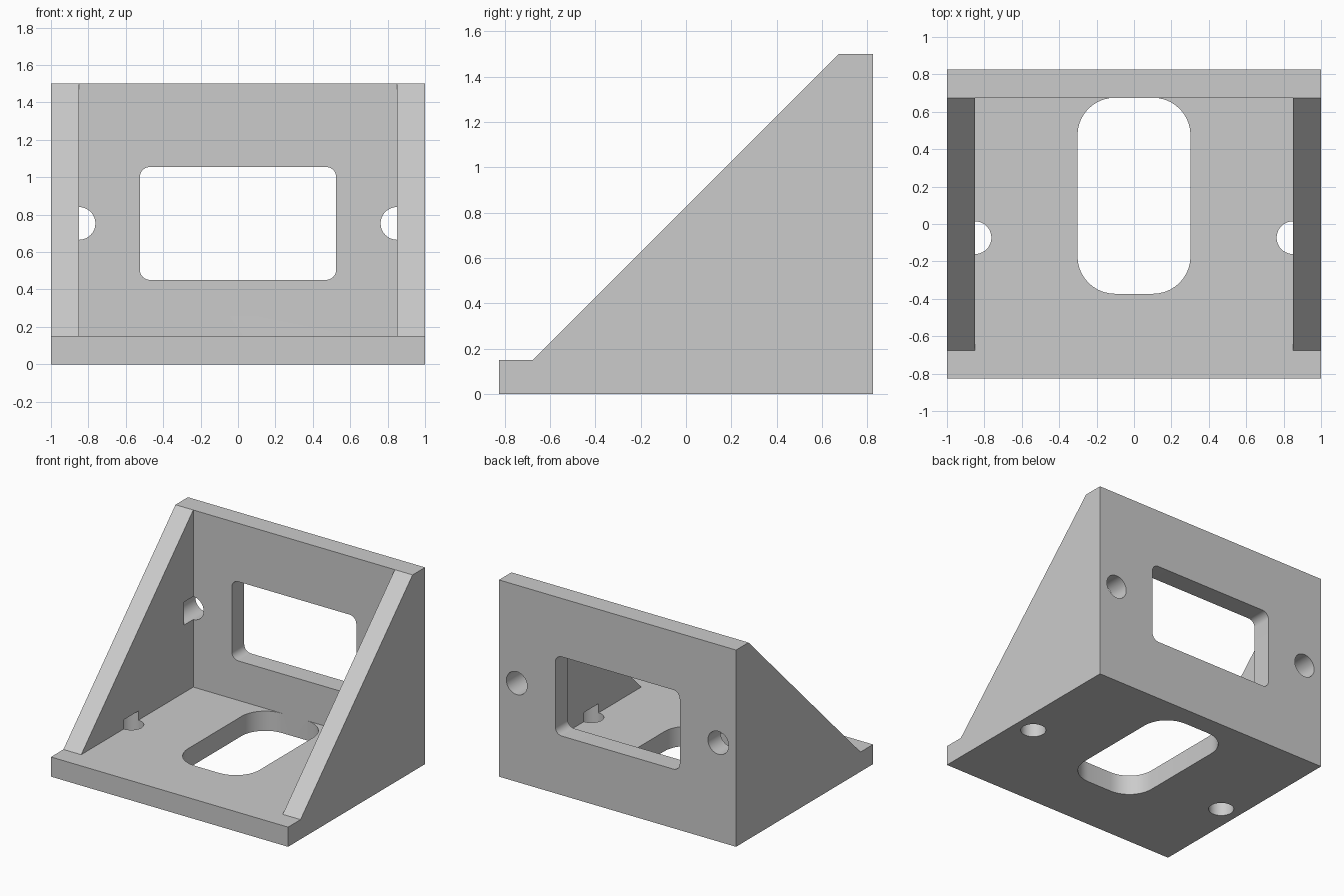
import bpy, bmesh
from math import sin, cos, pi

cube = bpy.data.objects.get("Cube")
if cube:
    bpy.data.objects.remove(cube, do_unlink=True)

grey = bpy.data.materials.new("plain grey")
grey.use_nodes = True
colour = (0.6, 0.6, 0.6, 1)
grey.diffuse_color = colour
grey.node_tree.nodes["Principled BSDF"].inputs["Base Color"].default_value = colour

PLACE = {
    "X": lambda u, v, d: (d, u, v),
    "Y": lambda u, v, d: (u, d, v),
    "Z": lambda u, v, d: (u, v, d),
}


def prism(name, outline, axis, start, end):
    """Extrude a flat outline along an axis."""
    bm = bmesh.new()
    face = bm.faces.new([bm.verts.new(PLACE[axis](u, v, start)) for u, v in outline])
    new = bmesh.ops.extrude_face_region(bm, geom=[face])["geom"]
    shift = PLACE[axis](0, 0, end - start)
    bmesh.ops.translate(bm, vec=shift, verts=[g for g in new if isinstance(g, bmesh.types.BMVert)])
    bmesh.ops.recalc_face_normals(bm, faces=bm.faces)
    mesh = bpy.data.meshes.new(name)
    bm.to_mesh(mesh)
    bm.free()
    mesh.materials.append(grey)
    obj = bpy.data.objects.new(name, mesh)
    bpy.context.collection.objects.link(obj)
    return obj


def rounded(cu, cv, hu, hv, r, steps=10):
    """Rounded rectangle outline; a circle when both half sizes equal r."""
    points = []
    for q, (su, sv) in enumerate([(1, 1), (-1, 1), (-1, -1), (1, -1)]):
        for i in range(steps + 1):
            a = (q + i / steps) * pi / 2
            p = (cu + su * (hu - r) + r * cos(a), cv + sv * (hv - r) + r * sin(a))
            if all(abs(p[0] - o[0]) + abs(p[1] - o[1]) > 1e-5 for o in points):
                points.append(p)
    return points


W, D, H, T = 1.0, 0.825, 1.5, 0.15
inner, wall = W - T, D - T

# Solid side profile across the full width
bracket = prism("corner_bracket", [(-D, 0), (D, 0), (D, H), (wall, H), (-wall, T), (-D, T)], "X", -W, W)

# Cavity between the side gussets, wall window and base slot
cutters = [
    prism("cavity_cutter", [(-2, T), (wall, T), (wall, 2), (-2, 2)], "X", -inner, inner),
    prism("window_cutter", rounded(0, 0.753, 0.525, 0.302, 0.055), "Y", 0.5, 1),
    prism("slot_cutter", rounded(0, 0.151, 0.302, 0.524, 0.2), "Z", -1, 0.3),
]

# Screw holes, biting a little way into the gussets
R = 0.0875
for side in (-1, 1):
    x = side * inner
    cutters.append(prism("wall_hole_cutter", rounded(x, 0.753, R, R, R), "Y", 0.565, 1))
    cutters.append(prism("base_hole_cutter", rounded(x, -0.073, R, R, R), "Z", -1, 0.22))

bpy.ops.object.select_all(action="DESELECT")
bpy.context.view_layer.objects.active = bracket
bracket.select_set(True)
for cutter in cutters:
    cutter.hide_render = True
    cut = bracket.modifiers.new(cutter.name, "BOOLEAN")
    cut.operation = "DIFFERENCE"
    cut.solver = "EXACT"
    cut.object = cutter
    bpy.ops.object.modifier_apply(modifier=cut.name)
    bpy.data.objects.remove(cutter, do_unlink=True)

bpy.ops.object.shade_smooth_by_angle(angle=pi / 6)
